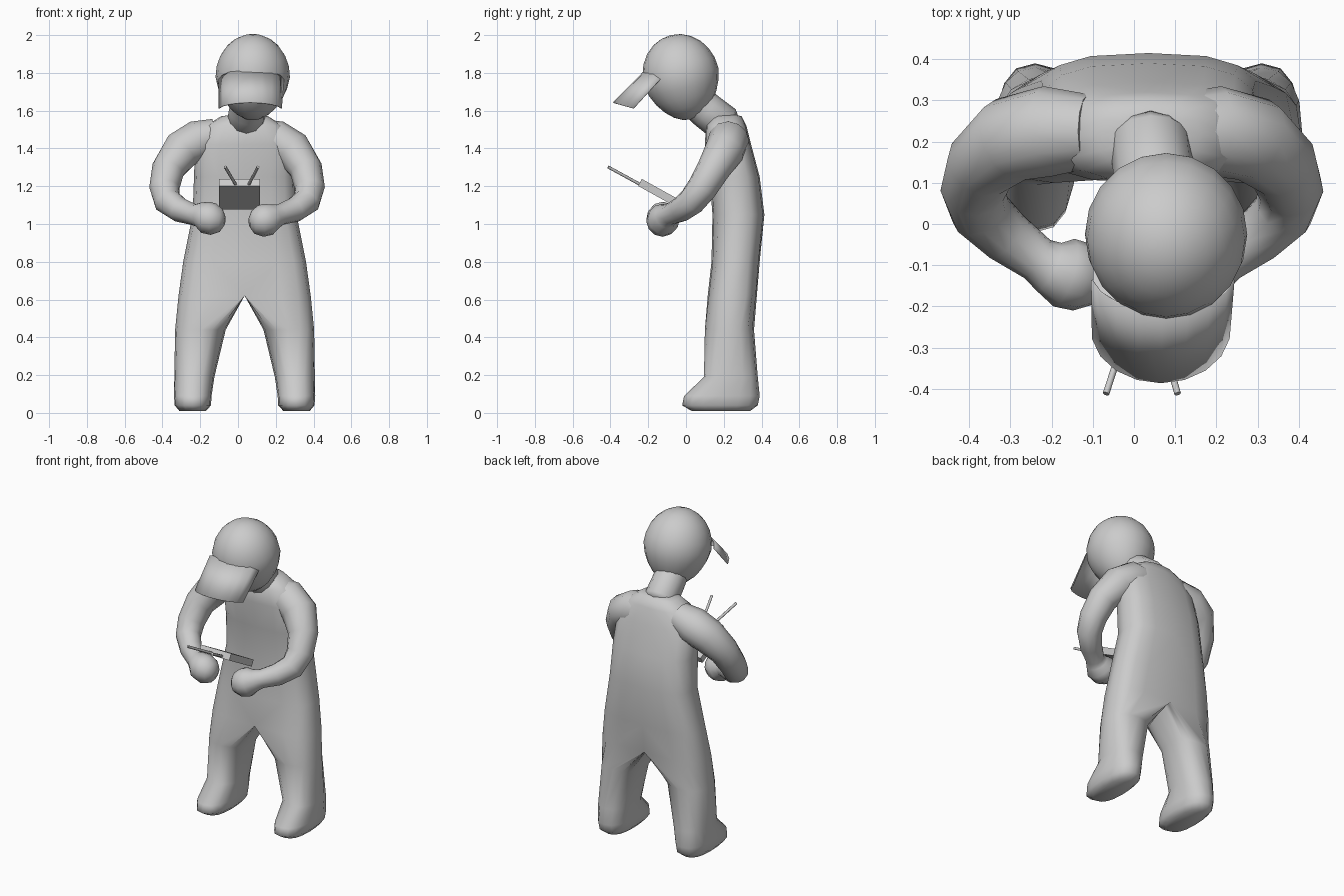
import bpy, bmesh, math
from mathutils import Vector, Matrix

if "Cube" in bpy.data.objects:
    bpy.data.objects.remove(bpy.data.objects["Cube"])


def finish(name, bm, smooth=True, angle=50):
    bmesh.ops.recalc_face_normals(bm, faces=bm.faces)
    me = bpy.data.meshes.new(name)
    bm.to_mesh(me)
    bm.free()
    ob = bpy.data.objects.new(name, me)
    bpy.context.collection.objects.link(ob)
    bpy.context.view_layer.objects.active = ob
    ob.select_set(True)
    if smooth:
        bpy.ops.object.shade_smooth_by_angle(angle=math.radians(angle))
    ob.select_set(False)
    return ob


def loft(rings, cap_start=True, cap_end=True):
    bm = bmesh.new()
    rows = [[bm.verts.new(p) for p in r] for r in rings]
    n = len(rows[0])
    for a, b in zip(rows, rows[1:]):
        for i in range(n):
            bm.faces.new((a[i], a[(i + 1) % n], b[(i + 1) % n], b[i]))
    if cap_start:
        bm.faces.new(rows[0])
    if cap_end:
        bm.faces.new(rows[-1])
    return bm


def tube(name, path, sides=12):
    pts = [Vector(p[:3]) for p in path]
    rings = []
    for i, p in enumerate(pts):
        d = (pts[min(i + 1, len(pts) - 1)] - pts[max(i - 1, 0)]).normalized()
        q = Vector((0, 1, 0)).cross(d) if abs(d.y) < 0.8 else Vector((0, 0, 1)).cross(d)
        if i and q.dot(u) < 0:
            q = -q
        # carry the previous frame along the path to avoid twisting
        u = q.normalized() if i == 0 else (u - d * u.dot(d)).normalized()
        v = d.cross(u)
        rings.append([p + path[i][3] * (u * math.cos(t) + v * math.sin(t))
                      for t in (2 * math.pi * k / sides for k in range(sides))])
    return finish(name, loft(rings), angle=75)


# One half of the body: z, ring middle x, outer x, inner x, front y, back y, squareness
body_rings = [
    (0.01, 0.275, 0.345, 0.205, 0.03, 0.34, 0.8),
    (0.04, 0.275, 0.370, 0.178, -0.02, 0.38, 0.8),
    (0.09, 0.275, 0.374, 0.175, -0.01, 0.39, 0.8),
    (0.19, 0.272, 0.372, 0.160, 0.095, 0.38, 0.85),
    (0.44, 0.230, 0.368, 0.100, 0.10, 0.36, 0.85),
    (0.62, 0.0, 0.350, 0.0, 0.115, 0.375, 0.6),
    (0.80, 0.0, 0.325, 0.0, 0.135, 0.39, 0.65),
    (1.05, 0.0, 0.275, 0.0, 0.14, 0.415, 0.7),
    (1.25, 0.0, 0.268, 0.0, 0.125, 0.39, 0.7),
    (1.42, 0.0, 0.262, 0.0, 0.10, 0.345, 0.7),
    (1.52, 0.0, 0.205, 0.0, 0.105, 0.32, 0.75),
    (1.57, 0.0, 0.125, 0.0, 0.135, 0.295, 0.8),
    (1.58, 0.0, 0.060, 0.0, 0.17, 0.26, 0.9),
]
rings = []
for z, cx, xo, xi, yf, yb, p in body_rings:
    ring = []
    for k in range(16):
        c, s = math.cos(k * math.pi / 8), math.sin(k * math.pi / 8)
        c = 0 if abs(c) < 1e-6 else math.copysign(abs(c) ** p, c)
        s = 0 if abs(s) < 1e-6 else math.copysign(abs(s) ** p, s)
        x = cx + c * ((xo - cx) if c > 0 else (cx - xi))
        ring.append((x, (yf + yb) / 2 + s * (yb - yf) / 2, z))
    rings.append(ring)
bm = loft(rings)
inside = [f for f in bm.faces if all(abs(v.co.x) < 1e-6 for v in f.verts)]
bmesh.ops.delete(bm, geom=inside, context='FACES')
bmesh.ops.remove_doubles(bm, verts=bm.verts, dist=1e-5)
half = bm.copy()
bmesh.ops.scale(half, vec=(-1, 1, 1), verts=half.verts)
tmp = bpy.data.meshes.new("mirrored_half")
half.to_mesh(tmp)
half.free()
bm.from_mesh(tmp)
bpy.data.meshes.remove(tmp)
bmesh.ops.remove_doubles(bm, verts=bm.verts, dist=1e-5)
bmesh.ops.translate(bm, vec=(0.035, 0, 0), verts=bm.verts)
finish("body", bm, angle=75)

# Arms with hands: x, y, z, radius
arm = [
    (0.10, 0.225, 1.46, 0.09), (0.20, 0.225, 1.44, 0.11), (0.29, 0.205, 1.39, 0.105),
    (0.36, 0.145, 1.29, 0.088), (0.38, 0.085, 1.19, 0.080), (0.363, 0.03, 1.12, 0.074),
    (0.30, -0.03, 1.075, 0.066), (0.225, -0.085, 1.05, 0.056), (0.195, -0.105, 1.04, 0.066),
    (0.16, -0.118, 1.025, 0.086), (0.12, -0.128, 1.015, 0.084), (0.08, -0.135, 1.01, 0.062),
    (0.06, -0.138, 1.008, 0.025),
]
tube("left_arm", arm)
tube("right_arm", [(-x - 0.01, y, z + 0.01 if x < 0.2 else z, r) for x, y, z, r in arm])

# Neck leaning forward
tube("neck", [(0.04, 0.215, 1.515, 0.085), (0.04, 0.20, 1.53, 0.10),
              (0.05, 0.11, 1.60, 0.098), (0.06, 0.04, 1.66, 0.095)])

# Egg-shaped head, tipped forward
bm = bmesh.new()
bmesh.ops.create_uvsphere(bm, u_segments=20, v_segments=12, radius=1)
for v in bm.verts:
    t = 1 - 0.13 * max(0, -v.co.z) + 0.02 * v.co.z
    v.co = Vector((v.co.x * 0.197 * t, v.co.y * 0.203 * t, v.co.z * 0.23))
bmesh.ops.transform(bm, verts=bm.verts, matrix=Matrix.Translation((0.078, -0.025, 1.777))
                    @ Matrix.Rotation(math.radians(14), 4, 'X'))
finish("head", bm, angle=60)

# Curved cap visor
bm = bmesh.new()
rows = []
for k in range(9):
    a = math.radians(-80 + 20 * k)
    s, c = math.sin(a), math.cos(a)
    inner = (0.07 + 0.175 * s, -0.12 - 0.09 * c, 1.755 + 0.065 * c)
    outer = (0.065 + 0.168 * s, -0.255 - 0.13 * c, 1.605 + 0.037 * c)
    rows.append((bm.verts.new(inner), bm.verts.new(outer)))
for a, b in zip(rows, rows[1:]):
    bm.faces.new((a[0], a[1], b[1], b[0]))
visor = finish("cap_visor", bm)
mod = visor.modifiers.new("thickness", 'SOLIDIFY')
mod.thickness = 0.004
mod.offset = 0

# Hand-held controller
bm = bmesh.new()
bmesh.ops.create_cube(bm, size=1, matrix=Matrix.Translation((0.008, -0.13, 1.157))
                      @ Matrix.Rotation(math.radians(-29), 4, 'X')
                      @ Matrix.Diagonal((0.215, 0.26, 0.042, 1)))
finish("controller", bm, smooth=False)
for side, x0, x1 in (("left", 0.055, 0.106), ("right", -0.01, -0.068)):
    tube(side + "_antenna", [(x0, -0.235, 1.205, 0.008), (x1, -0.412, 1.302, 0.008)], sides=8)
